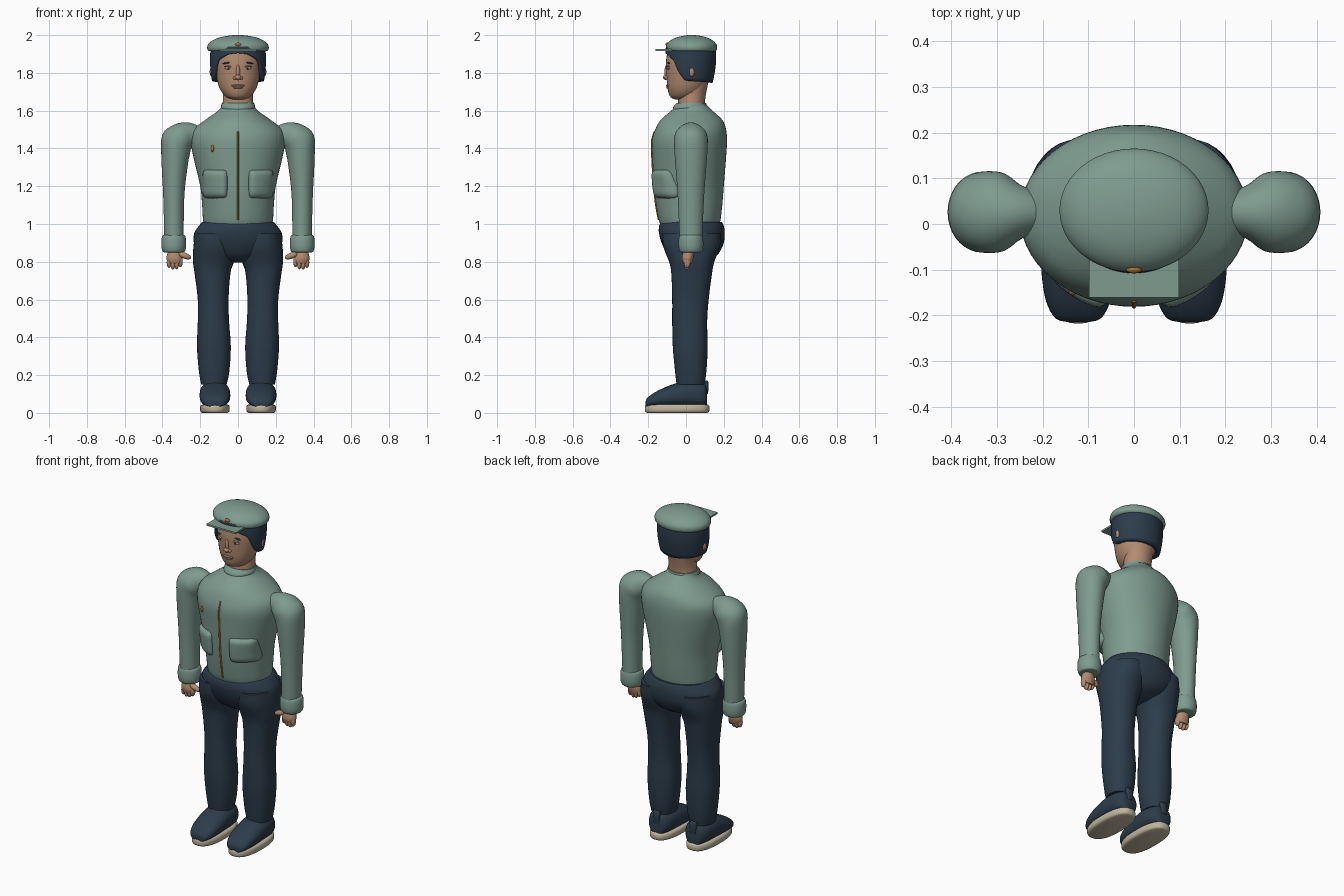
import bpy, bmesh, math
from mathutils import Vector as V

if "Cube" in bpy.data.objects:
    bpy.data.objects.remove(bpy.data.objects["Cube"])


def material(name, rgb):
    m = bpy.data.materials.new(name)
    m.diffuse_color = (*rgb, 1)
    m.use_nodes = True
    m.node_tree.nodes["Principled BSDF"].inputs["Base Color"].default_value = m.diffuse_color
    return m


GREEN = material("sage_cloth", (0.21, 0.33, 0.28))
NAVY = material("dark_navy", (0.025, 0.046, 0.07))
SKIN = material("skin", (0.45, 0.26, 0.165))
LIP = material("lip_brown", (0.30, 0.14, 0.09))
SOLE = material("sole_cream", (0.52, 0.46, 0.34))
GOLD = material("brass", (0.40, 0.17, 0.025))
WHITE = material("eye_white", (0.55, 0.48, 0.42))


def finish(name, bm, mat, angle=50):
    bmesh.ops.recalc_face_normals(bm, faces=bm.faces)
    me = bpy.data.meshes.new(name)
    bm.to_mesh(me)
    bm.free()
    me.materials.append(mat)
    ob = bpy.data.objects.new(name, me)
    bpy.context.collection.objects.link(ob)
    bpy.ops.object.select_all(action='DESELECT')
    ob.select_set(True)
    bpy.context.view_layer.objects.active = ob
    bpy.ops.object.shade_smooth_by_angle(angle=math.radians(angle))
    return ob


def spline(p0, p1, p2, p3, t):
    return 0.5 * (2 * p1 + (p2 - p0) * t + (2 * p0 - 5 * p1 + 4 * p2 - p3) * t * t
                  + (3 * p1 - p0 - 3 * p2 + p3) * t ** 3)


def loft(name, rings, mat, steps=4, seg=36, n=2.0):
    """Skin through rings of (centre, half axis u, half axis v)."""
    rings = [tuple(V(a) for a in r) for r in rings]
    dense, last = [], len(rings) - 1
    for i in range(last):
        k = [rings[max(i - 1, 0)], rings[i], rings[i + 1], rings[min(i + 2, last)]]
        for s in range(steps):
            dense.append([spline(*(k[j][a] for j in range(4)), s / steps) for a in range(3)])
    dense.append(rings[-1])
    bm = bmesh.new()
    loops = []
    for c, u, v in dense:
        loop = []
        for j in range(seg):
            a = 2 * math.pi * j / seg
            ca, sa = math.cos(a), math.sin(a)
            loop.append(bm.verts.new(c + u * math.copysign(abs(ca) ** (2 / n), ca)
                                     + v * math.copysign(abs(sa) ** (2 / n), sa)))
        loops.append(loop)
    for a, b in zip(loops, loops[1:]):
        for j in range(seg):
            bm.faces.new((a[j], a[(j + 1) % seg], b[(j + 1) % seg], b[j]))
    bm.faces.new(loops[0])
    bm.faces.new(loops[-1])
    return finish(name, bm, mat)


def flat(z, rx, yf, yb, x=0):
    """Horizontal ring from half width and front/back depth."""
    return ((x, (yf + yb) / 2, z), (rx, 0, 0), (0, (yb - yf) / 2, 0))


def ball(name, c, r, mat, rot=0):
    bm = bmesh.new()
    bmesh.ops.create_uvsphere(bm, u_segments=20, v_segments=12, radius=1)
    for v in bm.verts:
        x, z = v.co.x * r[0], v.co.z * r[2]
        v.co = V((c[0] + x * math.cos(rot) - z * math.sin(rot), c[1] + v.co.y * r[1],
                  c[2] + x * math.sin(rot) + z * math.cos(rot)))
    return finish(name, bm, mat)


def front_y(profile, x, z):
    """Depth of the front surface of a lofted profile."""
    for a, b in zip(profile, profile[1:]):
        if a[0] <= z <= b[0]:
            t = (z - a[0]) / (b[0] - a[0])
            rx, yf, yb = (a[i] + (b[i] - a[i]) * t for i in (1, 2, 3))
            return (yf + yb) / 2 - (yb - yf) / 2 * math.sqrt(max(0, 1 - (x / rx) ** 2))
    return 0


# Jacket body: (z, half width, front, back)
TORSO = [(1.0, .182, -.137, .178), (1.03, .186, -.146, .184), (1.1, .19, -.158, .192),
         (1.2, .20, -.17, .2), (1.35, .235, -.178, .212), (1.44, .25, -.18, .217),
         (1.5, .235, -.163, .212), (1.55, .175, -.135, .193), (1.6, .105, -.078, .14),
         (1.63, .084, -.045, .11)]
loft("jacket_body", [flat(*r) for r in TORSO], GREEN, seg=56)
loft("jacket_collar", [flat(1.605, .088, -.07, .115), flat(1.62, .091, -.067, .112),
                       flat(1.64, .085, -.05, .107)], GREEN)
zs = [1.02 + .047 * i for i in range(11)]
loft("zipper", [((0, front_y(TORSO, 0, z), z), (.005, 0, 0), (0, .006, 0)) for z in zs],
     GOLD, 1, 8)
ball("chest_pin", (-.135, front_y(TORSO, .135, 1.4) - .003, 1.4), (.008, .008, .018), GOLD)

# Trousers seat
loft("trouser_seat", [flat(1.01, .19, -.13, .19), flat(.99, .207, -.142, .2),
                      flat(.95, .232, -.143, .205), flat(.89, .228, -.125, .197),
                      flat(.83, .15, -.09, .16), flat(.795, .05, -.04, .09)], NAVY, seg=48)

for s, side in ((1, "left"), (-1, "right")):
    # Padded pocket hugging the jacket front
    bm = bmesh.new()
    N = 16
    grid = []
    for i in range(N + 1):
        for j in range(N + 1):
            u, w = 2 * i / N - 1, 2 * j / N - 1
            lift = .028 * (1 - u ** 8) * (1 - w ** 8) - .008
            x = .122 + .065 * u * (1 - .1 * w ** 8)
            z = 1.212 + .075 * w * (1 - .1 * u ** 8)
            grid.append(bm.verts.new((s * (x + .4 * lift * (x / .2)),
                                      front_y(TORSO, x, z) - lift, z)))
    for i in range(N):
        for j in range(N):
            k = i * (N + 1) + j
            bm.faces.new((grid[k], grid[k + N + 1], grid[k + N + 2], grid[k + 1]))
    ob = finish(side + "_pocket", bm, GREEN)
    sol = ob.modifiers.new("thickness", 'SOLIDIFY')
    sol.thickness, sol.offset = .008, 0

    # Sleeve: (outer x, outer z, inner x, inner z, half depth)
    sleeve = [(.19, 1.51, .19, 1.41, .04), (.26, 1.537, .232, 1.41, .058),
              (.335, 1.527, .248, 1.4, .086), (.4, 1.475, .255, 1.37, .089),
              (.406, 1.36, .266, 1.31, .084), (.396, 1.15, .284, 1.15, .07),
              (.39, .92, .288, .92, .06)]
    loft(side + "_sleeve", [((s * (a + c) / 2, .026, (b + d) / 2),
                             (s * (a - c) / 2, 0, (b - d) / 2), (0, e, 0))
                            for a, b, c, d, e in sleeve], GREEN)
    loft(side + "_cuff", [flat(z, r, .026 - r, .026 + r, s * .34) for z, r in
                          ((.85, .05), (.855, .059), (.88, .065), (.915, .065),
                           (.938, .06), (.943, .05))], GREEN, 3)

    # Hand with fingers and thumb
    loft(side + "_palm", [flat(.87, .03, -.01, .045, s * .34), flat(.845, .036, -.018, .042, s * .338),
                          flat(.815, .043, -.022, .038, s * .336),
                          flat(.79, .035, -.015, .03, s * .334)], SKIN, 3, 20)
    for i, low in enumerate((.783, .772, .77, .779)):
        ball(f"{side}_finger_{i}", (s * (.305 + .02 * i), .006, low + .018),
             (.0125, .018, .03), SKIN)
    ball(side + "_thumb", (s * .282, -.005, .832), (.036, .016, .016), SKIN, s * .35)

    # Trouser leg: (z, outer x, inner x, front, back)
    leg = [(.95, .225, .02, -.125, .185), (.88, .236, .012, -.12, .18),
           (.8, .238, .022, -.09, .15), (.74, .23, .04, -.078, .138),
           (.6, .213, .05, -.073, .12), (.48, .213, .047, -.073, .112),
           (.35, .217, .038, -.07, .115), (.22, .207, .046, -.058, .108), (.15, .195, .06, -.05, .098)]
    loft(side + "_trouser_leg", [flat(z, (a - b) / 2, f, k, s * (a + b) / 2)
                                 for z, a, b, f, k in leg], NAVY, n=2.2)

    # Shoe upper: (y, half width, top z)
    upper = [(-.214, .025, .06), (-.206, .05, .078), (-.17, .07, .106), (-.11, .08, .136),
             (-.05, .081, .158), (0, .08, .168), (.06, .073, .163), (.1, .055, .15), (.112, .03, .12)]
    loft(side + "_shoe", [((s * .122, y, (t + .03) / 2), (r, 0, 0), (0, 0, (t - .03) / 2))
                          for y, r, t in upper], NAVY, n=2.3)
    loft(side + "_heel_tab", [flat(z, .022, .08, b, s * .122) for z, b in
                              ((.1, .115), (.12, .119), (.16, .119), (.172, .112))], NAVY, 2, 20, 3)
    # Sole
    loft(side + "_sole", [flat(z, .078 - d, -.218 + d, .124 - d, s * .122) for z, d in
                          ((0, .012), (.004, .004), (.012, 0), (.034, 0), (.041, .004), (.045, .012))],
         SOLE, 1, 40, 2.5)

# Neck and head
loft("neck", [flat(1.58, .085, -.045, .105), flat(1.64, .081, -.042, .1),
              flat(1.7, .08, -.04, .108), flat(1.78, .09, -.03, .125)], SKIN)
HEAD = [(1.66, .035, -.06, .04), (1.672, .062, -.082, .06), (1.7, .087, -.094, .09),
        (1.74, .105, -.1, .11), (1.8, .117, -.104, .125), (1.86, .122, -.106, .135),
        (1.93, .115, -.095, .13)]
loft("head", [flat(*r) for r in HEAD], SKIN)

# Facial features
ball("nose_bridge", (0, -.101, 1.805), (.011, .013, .04), SKIN)
ball("nose_tip", (0, -.107, 1.776), (.017, .015, .013), SKIN)
for name, z, rx in (("upper_lip", 1.733, .036), ("lower_lip", 1.722, .027)):
    ball(name, (0, front_y(HEAD, 0, z) + .004, z), (rx, .012, .006), SKIN)
ball("mouth_line", (0, front_y(HEAD, 0, 1.728) + .003, 1.7285), (.036, .0115, .002), LIP)
for s, side in ((1, "left"), (-1, "right")):
    y = front_y(HEAD, .05, 1.825)
    ball(side + "_nostril", (s * .016, -.103, 1.773), (.01, .01, .009), SKIN)
    ball(side + "_eye", (s * .05, y + .002, 1.825), (.021, .008, .007), WHITE)
    ball(side + "_pupil", (s * .05, y - .004, 1.825), (.006, .004, .006), NAVY)
    ball(side + "_eyelid", (s * .05, y, 1.834), (.023, .009, .004), SKIN)
    ball(side + "_eyebrow", (s * .056, y + .003, 1.853), (.026, .008, .004), NAVY, -s * .12)
    ball(side + "_ear", (s * .14, .03, 1.805), (.01, .014, .024), SKIN)


# Hair shell with a lower edge arched over the face
def hair_edge(deg):
    pts = ((0, 1.905), (20, 1.9), (48, 1.868), (62, 1.8), (76, 1.76), (100, 1.755), (180, 1.745))
    for (a, za), (b, zb) in zip(pts, pts[1:]):
        if deg <= b:
            return za + (zb - za) * (deg - a) / (b - a)
    return 1.745


bm = bmesh.new()
SEG, ROWS = 72, 10
cols = []
for j in range(SEG):
    d = 360 * j / SEG
    a, zb = math.radians(d), hair_edge(min(d, 360 - d))
    col = []
    for i in range(ROWS + 1):
        z = zb + (1.94 - zb) * i / ROWS
        r = 1 - 5.5 * (z - 1.87) ** 2 - (.06 * max(0, -math.cos(a)) * max(0, 1.87 - z) / .125)
        col.append(bm.verts.new((.148 * r * math.sin(a), .025 - .135 * r * math.cos(a), z)))
    cols.append(col)
for j in range(SEG):
    p, q = cols[j], cols[(j + 1) % SEG]
    for i in range(ROWS):
        bm.faces.new((p[i], q[i], q[i + 1], p[i + 1]))
ob = finish("hair", bm, NAVY)
sol = ob.modifiers.new("thickness", 'SOLIDIFY')
sol.thickness, sol.offset = .028, -1

# Cap crown
loft("cap_crown", [flat(z, .163 * k, .03 - .135 * k, .03 + .135 * k) for z, k in
                   ((1.915, .94), (1.922, .985), (1.935, 1), (1.95, .975), (1.967, .87),
                    (1.982, .7), (1.993, .46), (1.999, .2), (2.0, .03))], GREEN, 3, 48)
# Cap brim: flat rectangular plate
bm = bmesh.new()
bmesh.ops.create_cube(bm, size=1)
for v in bm.verts:
    v.co = V((v.co.x * .196, -.105 + v.co.y * .112, 1.922 + v.co.z * .01))
finish("cap_brim", bm, GREEN, 30)
# Cap badge
ball("cap_badge", (0, -.1, 1.951), (.017, .008, .01), GOLD)
